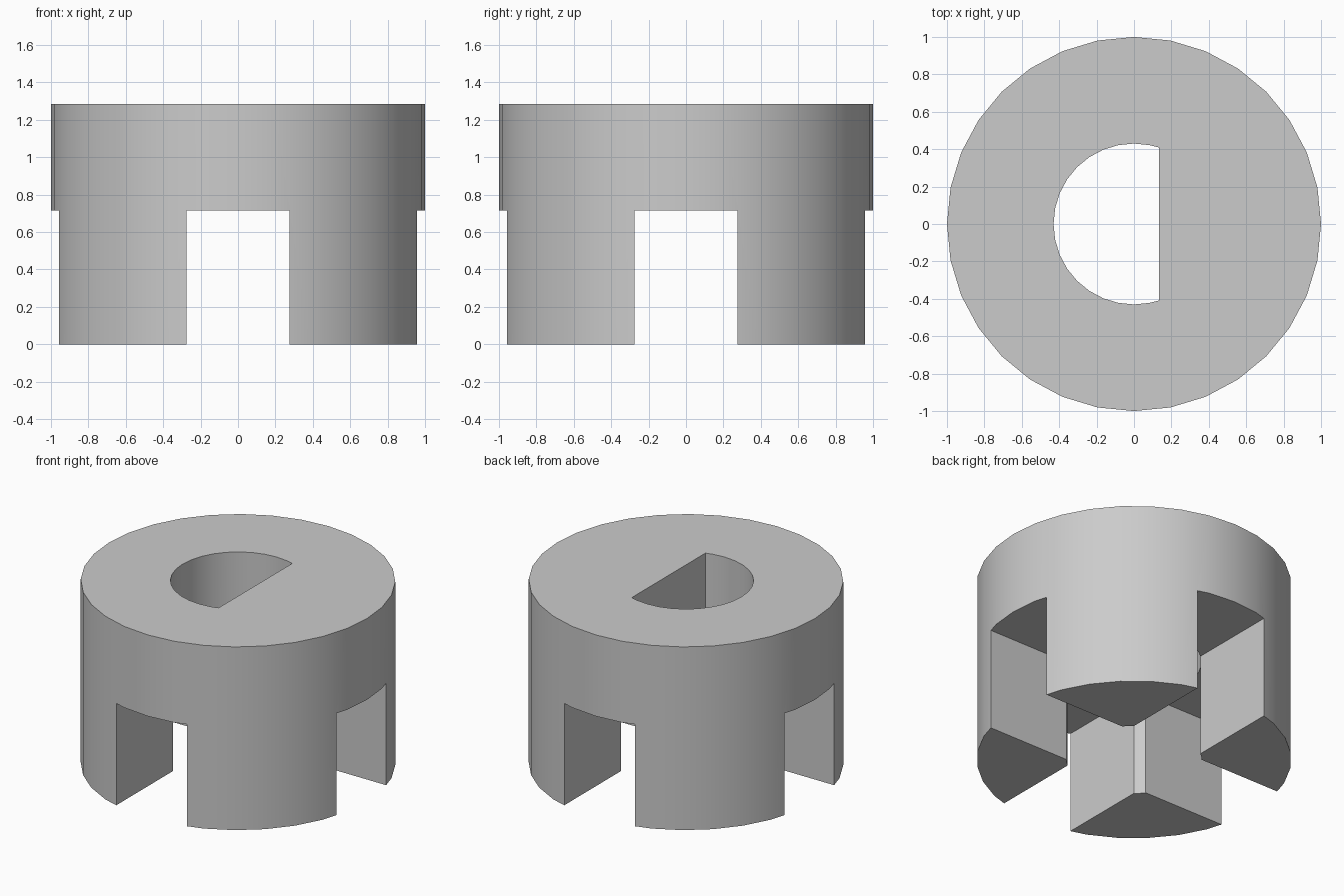
import bpy
import bmesh
from math import cos, sin, tau, acos, radians

if "Cube" in bpy.data.objects:
    bpy.data.objects.remove(bpy.data.objects["Cube"], do_unlink=True)

HEIGHT = 1.285
SLOT_TOP = 0.715
SLOT_HALF = 0.275
BORE = 0.43
FLAT_X = 0.135
SIDES = 32

grey = bpy.data.materials.new("plain grey")
grey.use_nodes = True
grey.diffuse_color = (0.6, 0.6, 0.6, 1)
grey.node_tree.nodes["Principled BSDF"].inputs["Base Color"].default_value = (0.6, 0.6, 0.6, 1)


def prism(name, outline, z0, z1):
    """Extrude a flat counter-clockwise outline from z0 to z1."""
    bm = bmesh.new()
    base = bm.faces.new([bm.verts.new((x, y, z0)) for x, y in outline])
    top = bmesh.ops.extrude_face_region(bm, geom=[base])["geom"]
    moved = [v for v in top if isinstance(v, bmesh.types.BMVert)]
    bmesh.ops.translate(bm, verts=moved, vec=(0, 0, z1 - z0))
    bmesh.ops.recalc_face_normals(bm, faces=bm.faces[:])
    mesh = bpy.data.meshes.new(name)
    bm.to_mesh(mesh)
    bm.free()
    mesh.materials.append(grey)
    obj = bpy.data.objects.new(name, mesh)
    bpy.context.collection.objects.link(obj)
    return obj


def circle(r):
    return [(r * cos(tau * i / SIDES), r * sin(tau * i / SIDES)) for i in range(SIDES)]


def box(hx, hy):
    return [(-hx, -hy), (hx, -hy), (hx, hy), (-hx, hy)]


def d_shape(r, flat):
    """Circle outline cut off by a straight side at x = flat."""
    half = acos(flat / r)
    y = r * sin(half)
    arc = [(px, py) for px, py in circle(r) if px < flat - 0.001]
    return [(flat, y)] + arc + [(flat, -y)]


# Coupling body: a plain cylinder
body = prism("coupling_body", circle(1), 0, HEIGHT)

# Crossed slots, a round bore between the legs, and a D-shaped shaft hole
cutters = [
    prism("slot_cutter_x", box(1.5, SLOT_HALF), -0.2, SLOT_TOP),
    prism("slot_cutter_y", box(SLOT_HALF, 1.5), -0.2, SLOT_TOP),
    prism("bore_cutter", circle(BORE), -0.2, SLOT_TOP),
    prism("shaft_hole_cutter", d_shape(BORE, FLAT_X), 0.4, HEIGHT + 0.2),
]

bpy.ops.object.select_all(action="DESELECT")
bpy.context.view_layer.objects.active = body
body.select_set(True)
for cutter in cutters:
    mod = body.modifiers.new(cutter.name, "BOOLEAN")
    mod.operation = "DIFFERENCE"
    mod.solver = "EXACT"
    mod.object = cutter
    bpy.ops.object.modifier_apply(modifier=mod.name)
for cutter in cutters:
    bpy.data.objects.remove(cutter, do_unlink=True)

# Smooth round walls, crisp edges
bpy.ops.object.shade_smooth_by_angle(angle=radians(30))
